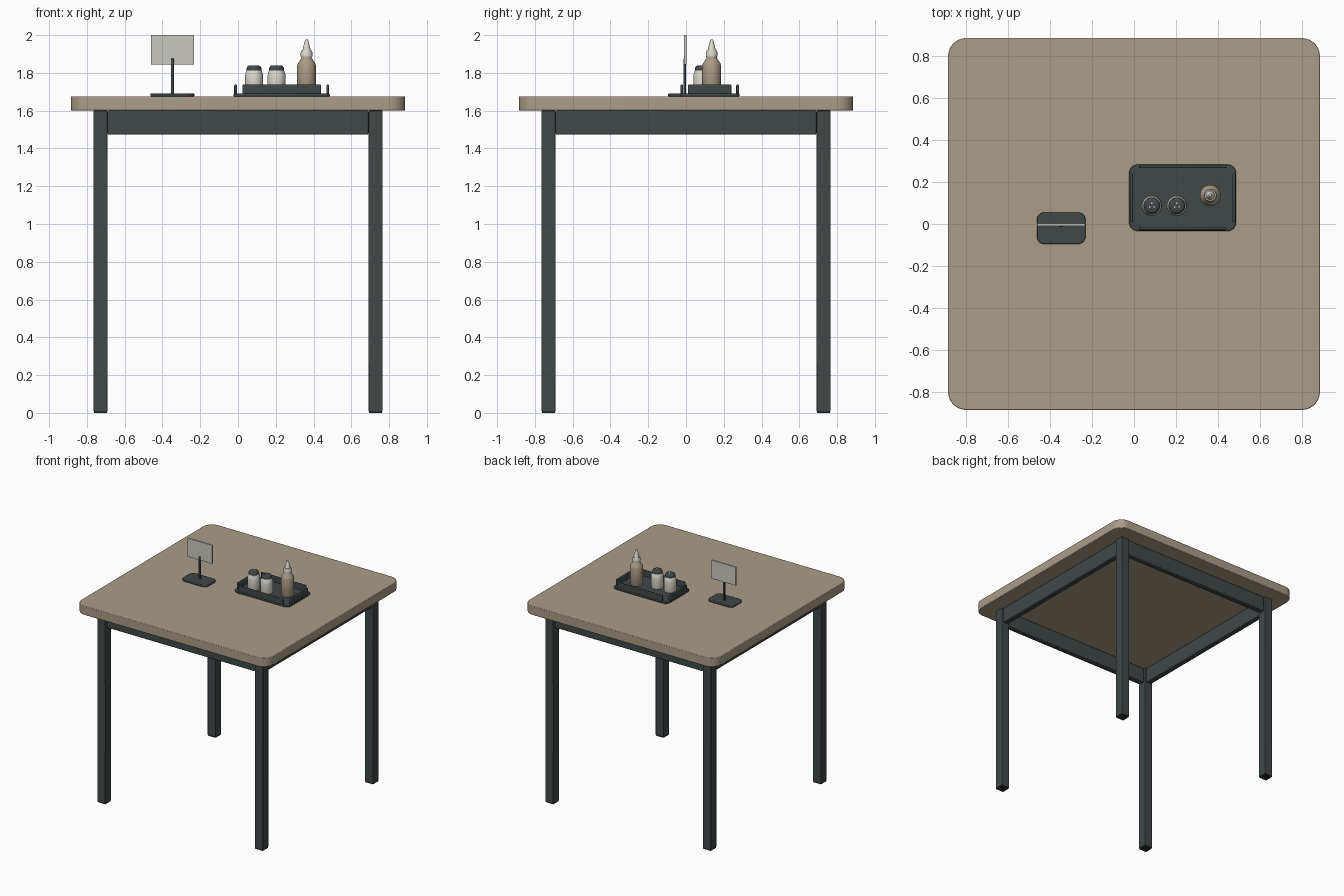
import bpy, bmesh, math
from mathutils import Vector

if "Cube" in bpy.data.objects:
    bpy.data.objects.remove(bpy.data.objects["Cube"])


def material(name, color):
    m = bpy.data.materials.new(name)
    m.use_nodes = True
    m.diffuse_color = (*color, 1)
    m.node_tree.nodes["Principled BSDF"].inputs["Base Color"].default_value = (*color, 1)
    return m


WOOD = material("wood_laminate", (0.40, 0.34, 0.25))
DARK = material("charcoal_metal", (0.052, 0.064, 0.066))
BLACK = material("black_rubber", (0.02, 0.024, 0.025))
WHITE = material("off_white", (0.72, 0.70, 0.62))
TAN = material("tan_plastic", (0.40, 0.33, 0.24))
PANEL = material("sign_card", (0.60, 0.59, 0.53))


def finish(name, bm, mat, bevel=0, segments=2):
    mesh = bpy.data.meshes.new(name)
    bmesh.ops.recalc_face_normals(bm, faces=bm.faces)
    bm.to_mesh(mesh)
    bm.free()
    obj = bpy.data.objects.new(name, mesh)
    bpy.context.collection.objects.link(obj)
    mesh.materials.append(mat)
    if bevel:
        mod = obj.modifiers.new("bevel", 'BEVEL')
        mod.width, mod.segments = bevel, segments
        mod.limit_method = 'ANGLE'
    bpy.ops.object.select_all(action='DESELECT')
    obj.select_set(True)
    bpy.context.view_layer.objects.active = obj
    bpy.ops.object.shade_smooth_by_angle(angle=math.radians(35))
    return obj


def box(name, low, high, mat, bevel=0, corner=0):
    """Box between two corners, with optional rounded upright edges."""
    low, high = Vector(low), Vector(high)
    bm = bmesh.new()
    bmesh.ops.create_cube(bm, size=1)
    for v in bm.verts:
        v.co = (low + high) / 2 + v.co * (high - low)
    if corner:
        upright = [e for e in bm.edges if abs(e.verts[0].co.z - e.verts[1].co.z) > 1e-5]
        bmesh.ops.bevel(bm, geom=upright, offset=corner, segments=8,
                        profile=0.5, affect='EDGES')
    return finish(name, bm, mat, bevel)


def lathe(name, x, y, profile, mat, steps=32):
    """Turn a (radius, height) profile around an upright axis."""
    bm = bmesh.new()
    verts = [bm.verts.new((x + r, y, z)) for r, z in profile]
    edges = [bm.edges.new(pair) for pair in zip(verts, verts[1:])]
    bmesh.ops.spin(bm, geom=verts + edges, cent=(x, y, 0), axis=(0, 0, 1),
                   angle=math.tau, steps=steps)
    bmesh.ops.remove_doubles(bm, verts=bm.verts, dist=1e-5)
    return finish(name, bm, mat)


# Table top
H, TOP = 0.885, 1.675
box("table_top", (-H, -H, 1.6), (H, H, TOP), WOOD, 0.004, 0.085)

# Legs with rubber feet
INNER, OUTER = 0.69, 0.765
MID = (INNER + OUTER) / 2
for sx, side in ((1, "left"), (-1, "right")):
    for sy, end in ((-1, "front"), (1, "back")):
        cx, cy, h = sx * MID, sy * MID, (OUTER - INNER) / 2
        box(f"leg_{end}_{side}", (cx - h, cy - h, 0.006), (cx + h, cy + h, 1.6), DARK, 0.004)
        f = h - 0.003
        box(f"foot_{end}_{side}", (cx - f, cy - f, 0), (cx + f, cy + f, 0.012), BLACK)

# Aprons between the legs
T = 0.024
for s, end, side in ((-1, "front", "right"), (1, "back", "left")):
    c = s * MID
    box(f"apron_{end}", (-INNER, c - T, 1.473), (INNER, c + T, 1.6), DARK, 0.006)
    box(f"apron_{side}", (c - T, -INNER, 1.473), (c + T, INNER, 1.6), DARK, 0.006)

# Sign holder
box("sign_base", (-0.463, -0.095, TOP), (-0.231, 0.055, 1.691), DARK, 0.004, 0.035)
box("sign_post", (-0.356, -0.014, 1.685), (-0.339, 0.0, 1.876), DARK, 0.003)
box("sign_panel", (-0.461, -0.010, 1.845), (-0.233, 0.002, 2.0), PANEL, 0.001)

# Condiment tray with four low walls
FLOOR = 1.690
box("tray_base", (-0.023, -0.033, TOP), (0.486, 0.283, FLOOR), DARK, 0.004, 0.04)
for name, y in (("front", -0.030), ("back", 0.266)):
    box("tray_wall_" + name, (0.023, y, 1.685), (0.440, y + 0.015, 1.738), DARK, 0.005)
for name, x in (("right", -0.020), ("left", 0.468)):
    box("tray_wall_" + name, (x, 0.010, 1.685), (x + 0.015, 0.240, 1.738), DARK, 0.005)

# Shakers with perforated caps
for i, x in enumerate((0.085, 0.204)):
    y = 0.087
    body = [(0, FLOOR), (0.045, FLOOR), (0.048, 1.698), (0.048, 1.775),
            (0.046, 1.795), (0.040, 1.812), (0, 1.812)]
    cap = [(0.039, 1.808), (0.039, 1.826), (0.034, 1.835), (0.028, 1.838), (0, 1.838)]
    lathe(f"shaker_body_{i + 1}", x, y, body, WHITE)
    lathe(f"shaker_cap_{i + 1}", x, y, cap, DARK)
    for k in range(3):
        a = math.tau * k / 3 + math.pi / 2
        lathe(f"shaker_hole_{i + 1}_{k + 1}", x + 0.012 * math.cos(a), y + 0.012 * math.sin(a),
              [(0.004, 1.837), (0.004, 1.8395), (0, 1.8395)], WHITE, 8)

# Squeeze bottle
bx, by = 0.363, 0.136
lathe("bottle_body", bx, by, [(0, FLOOR), (0.046, FLOOR), (0.050, 1.697), (0.050, 1.838),
      (0.046, 1.850), (0.032, 1.872), (0.027, 1.880), (0.027, 1.888), (0, 1.888)], TAN)
lathe("bottle_collar", bx, by, [(0.024, 1.884), (0.031, 1.888), (0.031, 1.908),
      (0.027, 1.918), (0, 1.918)], WHITE)
lathe("bottle_nozzle", bx, by, [(0.022, 1.916), (0.018, 1.935), (0.009, 1.970),
      (0.006, 1.977), (0, 1.977)], WHITE)
